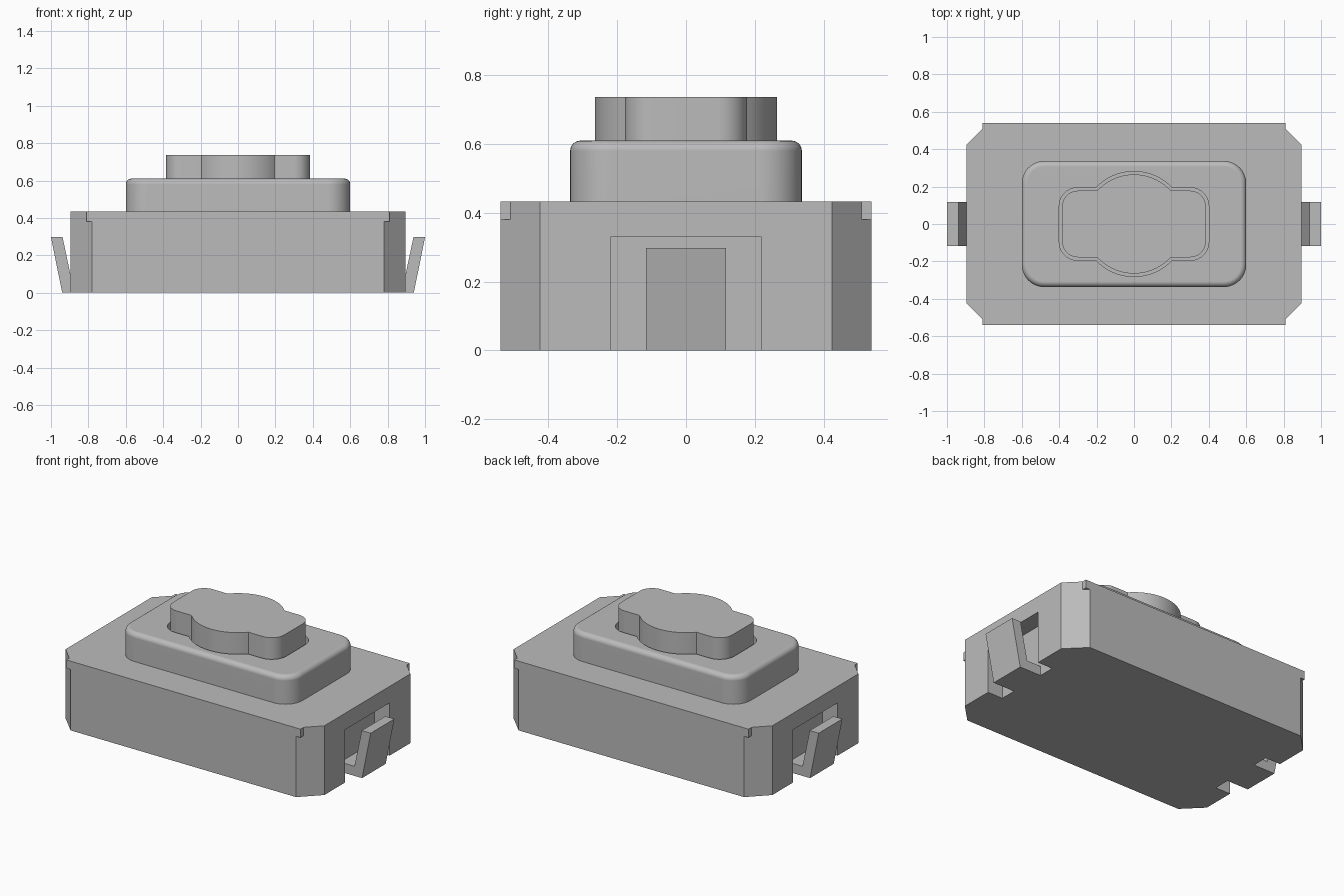
import bpy, bmesh, math

cube = bpy.data.objects.get("Cube")
if cube:
    bpy.data.objects.remove(cube, do_unlink=True)

grey = bpy.data.materials.new("plain grey")
grey.use_nodes = True
grey.diffuse_color = (0.5, 0.5, 0.5, 1)
grey.node_tree.nodes["Principled BSDF"].inputs["Base Color"].default_value = (0.5, 0.5, 0.5, 1)


def loft(name, rings):
    """Closed solid through a stack of equal-sized point rings."""
    bm = bmesh.new()
    loops = [[bm.verts.new(p) for p in ring] for ring in rings]
    for low, high in zip(loops, loops[1:]):
        for i in range(len(low)):
            j = (i + 1) % len(low)
            bm.faces.new((low[i], low[j], high[j], high[i]))
    bm.faces.new(loops[0][::-1])
    bm.faces.new(loops[-1])
    bmesh.ops.recalc_face_normals(bm, faces=bm.faces)
    mesh = bpy.data.meshes.new(name)
    bm.to_mesh(mesh)
    bm.free()
    mesh.materials.append(grey)
    ob = bpy.data.objects.new(name, mesh)
    bpy.context.collection.objects.link(ob)
    return ob


def prism(name, outline, z0, z1):
    return loft(name, [[(x, y, z) for x, y in outline] for z in (z0, z1)])


def activate(ob):
    bpy.ops.object.select_all(action='DESELECT')
    ob.select_set(True)
    bpy.context.view_layer.objects.active = ob


def boolean(ob, tool, operation):
    activate(ob)
    mod = ob.modifiers.new("Boolean", 'BOOLEAN')
    mod.solver = 'EXACT'
    mod.operation = operation
    mod.object = tool
    bpy.ops.object.modifier_apply(modifier=mod.name)
    bpy.data.objects.remove(tool, do_unlink=True)


def smooth(ob):
    activate(ob)
    bpy.ops.object.shade_smooth_by_angle(angle=math.radians(30))
    ob.modifiers.new("Weighted Normal", 'WEIGHTED_NORMAL').keep_sharp = True


def four_way(quarter):
    """Mirror a quarter outline, running from +x to +y, to all four corners."""
    half = quarter + [(-x, y) for x, y in reversed(quarter)]
    if abs(quarter[-1][0]) < 1e-6:
        half.pop(len(quarter))
    return half + [(-x, -y) for x, y in half]


def arc(cx, cy, r, a0, a1, steps):
    return [(cx + r * math.cos(a0 + (a1 - a0) * i / steps),
             cy + r * math.sin(a0 + (a1 - a0) * i / steps)) for i in range(steps + 1)]


def rounded(hx, hy, r):
    return four_way(arc(hx - r, hy - r, r, 0, math.pi / 2, 10))


def bulged(hx, hy, r, big):
    """Rounded rectangle merged with a central circle."""
    corner = arc(hx - r, hy - r, r, 0, math.pi / 2, 10)
    return four_way(corner + arc(0, 0, big, math.asin(hy / big), math.pi / 2, 14))


def box(name, x0, x1, hy, z0, z1):
    return prism(name, [(x0, -hy), (x1, -hy), (x1, hy), (x0, hy)], z0, z1)


# Housing with chamfered corners, overhanging top lips and terminal pockets
TOP = 0.433
housing = prism("housing", four_way([(0.895, 0.425), (0.78, 0.54)]), 0, TOP)
boolean(housing, box("lip_slab", -0.81, 0.81, 0.54, 0.38, TOP), 'UNION')
for side in (-1, 1):
    pocket = box("pocket_cutter", *sorted((side * 0.79, side * 1.1)), 0.22, -0.1, 0.33)
    boolean(housing, pocket, 'DIFFERENCE')

# Raised collar with a filleted rim and a clearance opening
fillet = 0.03
rings = [[(x, y, TOP) for x, y in rounded(0.6, 0.337, 0.12)]]
for i in range(7):
    a = math.pi / 2 * i / 6
    inset = fillet * (1 - math.cos(a))
    z = 0.61 - fillet + fillet * math.sin(a)
    rings.append([(x, y, z) for x, y in rounded(0.6 - inset, 0.337 - inset, 0.12 - inset)])
collar = loft("collar", rings)
boolean(collar, prism("opening_cutter", bulged(0.4, 0.195, 0.1, 0.281), 0.44, 0.8), 'DIFFERENCE')
smooth(collar)

# Push button
button = prism("button", bulged(0.384, 0.178, 0.084, 0.265), 0.435, 0.737)
smooth(button)

# Bent terminals at each end
profile = [(0.785, 0), (0.94, 0), (1, 0.297), (0.938, 0.297), (0.888, 0.06), (0.785, 0.06)]
for side, name in ((1, "left_terminal"), (-1, "right_terminal")):
    loft(name, [[(side * x, y, z) for x, z in profile] for y in (-0.117, 0.117)])
